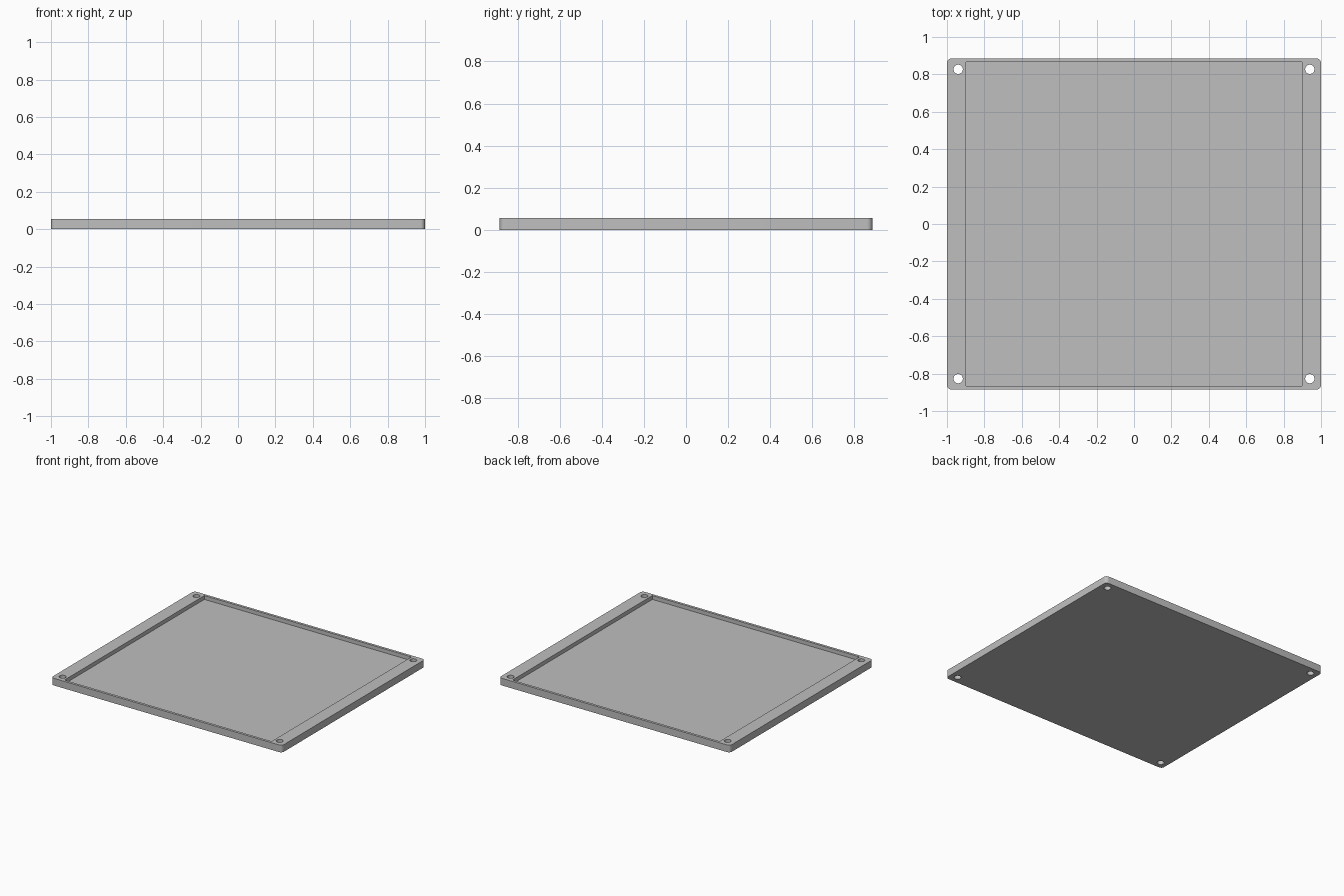
import bpy
import bmesh
from math import radians
from mathutils import Matrix, Vector

WIDTH, DEPTH, HEIGHT = 2.0, 1.77, 0.056
FLOOR = 0.026

if "Cube" in bpy.data.objects:
    bpy.data.objects.remove(bpy.data.objects["Cube"], do_unlink=True)

grey = bpy.data.materials.new("plain grey")
grey.use_nodes = True
colour = (0.52, 0.52, 0.52, 1)
grey.diffuse_color = colour
grey.node_tree.nodes["Principled BSDF"].inputs["Base Color"].default_value = colour


def finish(name, bm):
    mesh = bpy.data.meshes.new(name)
    bm.to_mesh(mesh)
    bm.free()
    mesh.materials.append(grey)
    obj = bpy.data.objects.new(name, mesh)
    bpy.context.collection.objects.link(obj)
    return obj


def block(name, size, bottom, radius=0):
    """Box resting at a given height, with optional rounded upright edges."""
    bm = bmesh.new()
    bmesh.ops.create_cube(bm, size=1)
    bmesh.ops.scale(bm, vec=size, verts=bm.verts)
    bmesh.ops.translate(bm, vec=(0, 0, bottom + size[2] / 2), verts=bm.verts)
    if radius:
        upright = [e for e in bm.edges
                   if abs((e.verts[0].co - e.verts[1].co).normalized().z) > 0.9]
        bmesh.ops.bevel(bm, geom=upright, offset=radius, segments=6,
                        profile=0.5, affect='EDGES')
    return finish(name, bm)


# Tray body with rounded corners
tray = block("tray", Vector((WIDTH, DEPTH, HEIGHT)), 0, 0.025)

# Shallow rectangular recess in the top
recess = block("recess_cutter", Vector((1.794, 1.73, 0.1)), FLOOR)

# Four corner screw holes
bm = bmesh.new()
for sx in (-1, 1):
    for sy in (-1, 1):
        bmesh.ops.create_cone(bm, cap_ends=True, segments=24, radius1=0.025,
                              radius2=0.025, depth=0.3,
                              matrix=Matrix.Translation((sx * 0.94, sy * 0.827, 0)))
holes = finish("hole_cutter", bm)

bpy.ops.object.select_all(action='DESELECT')
bpy.context.view_layer.objects.active = tray
tray.select_set(True)
for cutter in (recess, holes):
    cut = tray.modifiers.new(cutter.name, 'BOOLEAN')
    cut.operation = 'DIFFERENCE'
    cut.solver = 'EXACT'
    cut.object = cutter
    bpy.ops.object.modifier_apply(modifier=cut.name)
    bpy.data.objects.remove(cutter, do_unlink=True)

bpy.ops.object.shade_smooth_by_angle(angle=radians(30))
